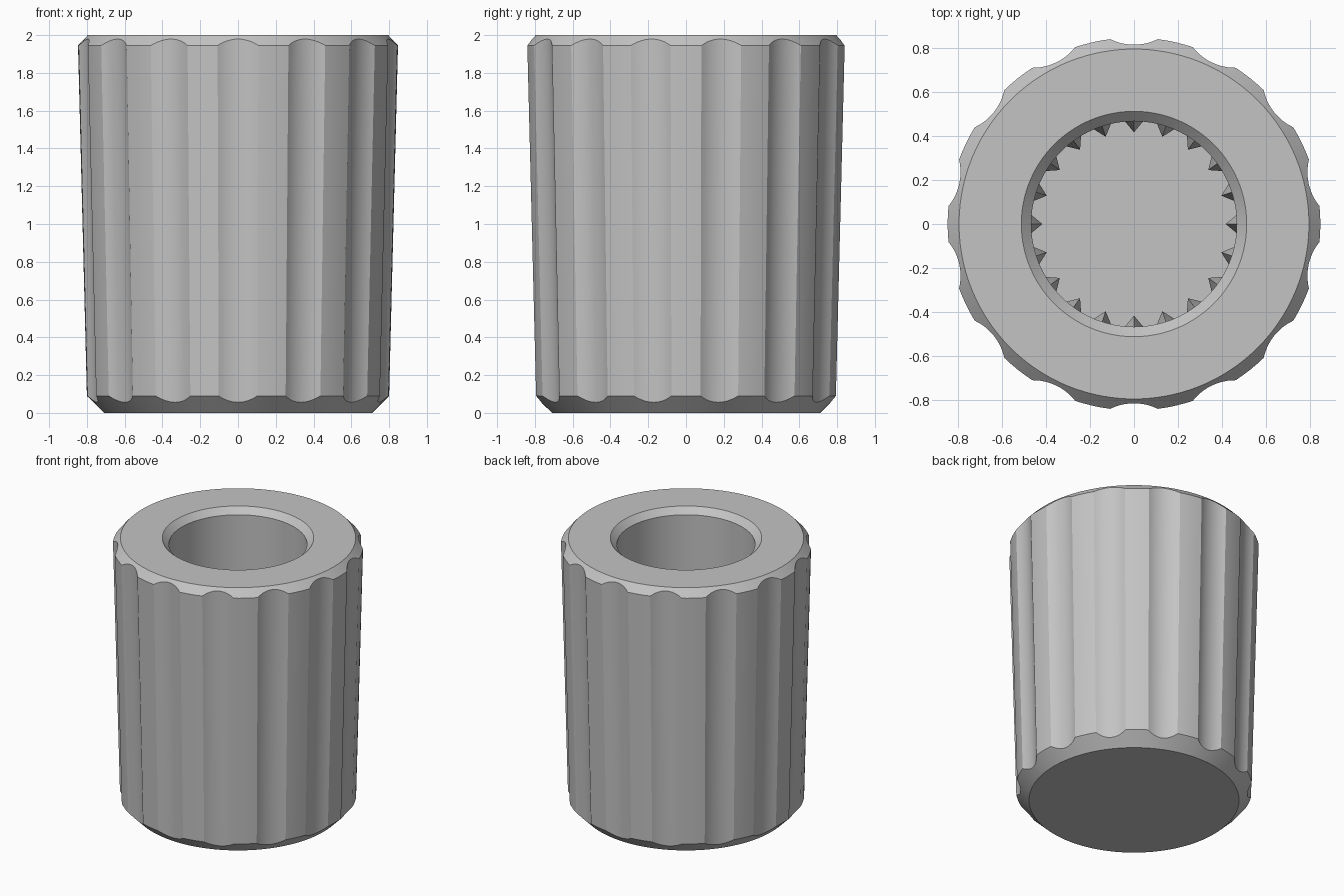
import bpy, bmesh, math

if "Cube" in bpy.data.objects:
    bpy.data.objects.remove(bpy.data.objects["Cube"])

grey = bpy.data.materials.new("matte grey")
grey.diffuse_color = (0.55, 0.55, 0.55, 1)
grey.use_nodes = True
grey.node_tree.nodes["Principled BSDF"].inputs["Base Color"].default_value = grey.diffuse_color


def make_object(name, bm, angle):
    bmesh.ops.recalc_face_normals(bm, faces=bm.faces)
    mesh = bpy.data.meshes.new(name)
    bm.to_mesh(mesh)
    bm.free()
    mesh.materials.append(grey)
    ob = bpy.data.objects.new(name, mesh)
    bpy.context.collection.objects.link(ob)
    bpy.ops.object.select_all(action='DESELECT')
    ob.select_set(True)
    bpy.context.view_layer.objects.active = ob
    bpy.ops.object.shade_smooth_by_angle(angle=math.radians(angle))
    return ob


# Knob dimensions
FLUTES, TEETH = 14, 20
SLOPE = (0.847 - 0.80) / (1.945 - 0.09)     # draft of the grip
MID_R, HALF_W, DEPTH = 0.823, 0.105, 0.033  # flute section at mid height
HOLE_R, FLOOR = 0.467, 0.5

half_angle = math.asin(HALF_W / MID_R)
sag = MID_R * math.cos(half_angle) - (MID_R - DEPTH)
flute_r = (HALF_W ** 2 + sag ** 2) / (2 * sag)
flute_c = MID_R - DEPTH + flute_r


def flute_depth(a):
    """Depth of the scooped flute at angle a from its centre line."""
    if abs(a) >= half_angle - 1e-6:
        return 0.0
    s = flute_c * math.sin(a)
    return MID_R - (flute_c * math.cos(a) - math.sqrt(flute_r ** 2 - s * s))


# Angles and flute depths around the grip: scoop, then land
pitch = math.tau / FLUTES
samples = []
for i in range(FLUTES):
    mid = -math.pi / 2 + i * pitch
    for j in range(12):
        a = -half_angle + 2 * half_angle * j / 12
        samples.append((mid + a, flute_depth(a)))
    for j in range(4):
        a = half_angle + (pitch - 2 * half_angle) * j / 4
        samples.append((mid + a, 0.0))


def outline(d):
    """Radial profile (r, z); the flute runs out in both chamfers."""
    base = 0.80 - SLOPE * 0.09 - d               # grip radius extended to z = 0
    z1 = (base - 0.71) / (1 - SLOPE)             # lower chamfer crossing
    k = (0.847 - 0.795) / 0.055                  # upper chamfer, r = .795 + k(2 - z)
    z2 = (0.795 + 2 * k - base) / (SLOPE + k)
    return [(0.71, 0), (base + SLOPE * z1, z1), (base + SLOPE * z2, z2),
            (0.795, 2), (0.512, 2), (HOLE_R, 1.955), (HOLE_R, FLOOR)]


# Fluted knob with blind bore
bm = bmesh.new()
cols = []
for t, d in samples:
    cols.append([bm.verts.new((r * math.cos(t), r * math.sin(t), z))
                 for r, z in outline(d)])
for i, col in enumerate(cols):
    nxt = cols[(i + 1) % len(cols)]
    for j in range(len(col) - 1):
        bm.faces.new((col[j], nxt[j], nxt[j + 1], col[j + 1]))
bm.faces.new([c[0] for c in cols])
bm.faces.new([c[-1] for c in cols])
make_object("fluted_knob", bm, 25)

# Pointed spline teeth low in the bore
bm = bmesh.new()
for i in range(TEETH):
    t = i * math.tau / TEETH
    c, s = math.cos(t), math.sin(t)

    def vert(r, w, z):
        return bm.verts.new((r * c - w * s, r * s + w * c, z))

    lo = [vert(0.467, -0.042, FLOOR), vert(0.417, 0, FLOOR), vert(0.467, 0.042, FLOOR)]
    hi = [vert(0.467, -0.042, 1.2), vert(0.417, 0, 1.2), vert(0.467, 0.042, 1.2)]
    tip = vert(0.468, 0, 1.35)
    for a, b in ((0, 1), (1, 2), (2, 0)):
        bm.faces.new((lo[a], lo[b], hi[b], hi[a]))
        bm.faces.new((hi[a], hi[b], tip))
    bm.faces.new(lo)
make_object("bore_teeth", bm, 20)
